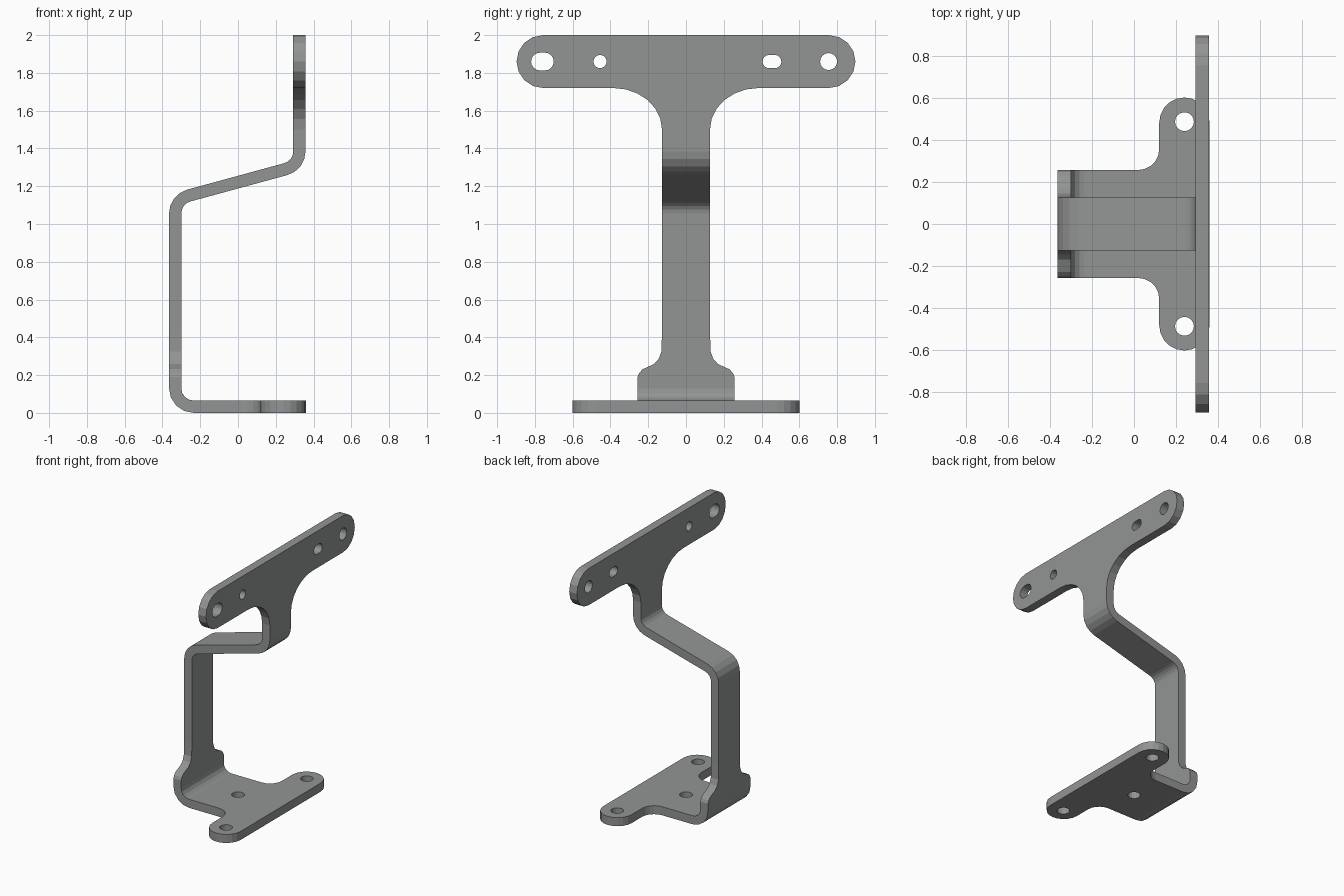
import bpy, bmesh
from math import sin, cos, pi, hypot, atan2, tan

if "Cube" in bpy.data.objects:
    bpy.data.objects.remove(bpy.data.objects["Cube"])

T, R = 0.065, 0.0975            # sheet thickness, centreline bend radius
STEPS = 4                       # facets per bend

# Bent centreline as (length, turn) legs, starting at the foot's front edge
turn = pi / 2 - atan2(0.179, 0.6575)
t2 = R * tan(turn / 2)
L1 = 0.6925 - R
LEGS = [(L1, 0), (R * pi / 2, -pi / 2),
        (1.131 - T / 2 - R - t2, 0), (R * turn, -turn),
        (hypot(0.6575, 0.179) - 2 * t2, 0), (R * turn, turn),
        (0.69 - t2, 0)]
TOTAL = sum(l for l, _ in LEGS)


def bend(s, w):
    """Flat distance s and sheet offset w -> bent x, z."""
    x, z, h = 0.36, T / 2, pi
    for length, ang in LEGS:
        d = max(0.0, min(s, length))
        if ang == 0:
            x += cos(h) * d
            z += sin(h) * d
        else:
            r, a = length / ang, ang * d / length
            x += r * (sin(h + a) - sin(h))
            z -= r * (cos(h + a) - cos(h))
            h += a
        s -= d
    return x - sin(h) * w, z + cos(h) * w


# Position along the flat sheet for points on each straight part
def foot(x): return 0.36 - x
def wall(z): return L1 + R * pi / 2 + z - T / 2 - R
def plate(z): return TOTAL - 2.0 + z


def arc(cs, cy, rs, ry, a0, a1, n):
    return [(cs + rs * cos(a0 + (a1 - a0) * i / n),
             cy + ry * sin(a0 + (a1 - a0) * i / n)) for i in range(n + 1)]


def slot(s, y, r, half=0.0):
    """Round hole, or a slot stretched along y."""
    end = None if half else -1
    return (arc(s, y + half, r, r, 0, pi, 8)[:end]
            + arc(s, y - half, r, r, pi, 2 * pi, 8)[:end])


# Half outline of the flat sheet
half = arc(foot(0.24), 0.482, 0.12, 0.12, pi, 0, 10)                # foot lobe
half += arc(foot(0.02), 0.357, 0.10, 0.10, pi, 1.5 * pi, 5)         # foot fillet
half += [(wall(z), y) for y, z in ((0.257, 0.19), (0.248, 0.212), (0.228, 0.232),
                                   (0.17, 0.258), (0.145, 0.285), (0.13, 0.325),
                                   (0.127, 0.44))]                  # shoulder
half += [(s, 0.77 - y) for s, y in
         arc(plate(1.50), 0.385, 0.22, 0.258, pi / 2, 0, 6)]        # neck flare
half += arc(plate(1.86), 0.757, 0.14, 0.14, pi, 0, 8)               # plate end
outline = half + [(s, -y) for s, y in reversed(half)]

holes = [slot(foot(0.24), 0.487, 0.045), slot(foot(0.24), -0.487, 0.045),
         slot(foot(0.0), 0.0, 0.045),
         slot(plate(1.86), -0.76, 0.047, 0.013), slot(plate(1.86), -0.455, 0.035),
         slot(plate(1.86), 0.455, 0.035, 0.015), slot(plate(1.86), 0.755, 0.045)]

# Fill the flat pattern
bm = bmesh.new()
edges = []
for loop in [outline] + holes:
    vs = [bm.verts.new((s, y, -T / 2)) for s, y in loop]
    edges += [bm.edges.new((vs[i], vs[(i + 1) % len(vs)])) for i in range(len(vs))]
bmesh.ops.triangle_fill(bm, use_beauty=True, edges=edges, normal=(0, 0, 1))

# Give it thickness
ext = bmesh.ops.extrude_face_region(bm, geom=bm.faces[:])
for g in ext["geom"]:
    if isinstance(g, bmesh.types.BMVert):
        g.co.z = T / 2

# Score the bend lines, then fold
pos = 0.0
for length, ang in LEGS:
    if ang:
        for i in range(STEPS + 1):
            bmesh.ops.bisect_plane(bm, geom=bm.verts[:] + bm.edges[:] + bm.faces[:],
                                   plane_co=(pos + length * i / STEPS, 0, 0),
                                   plane_no=(1, 0, 0), dist=1e-5)
    pos += length
for v in bm.verts:
    x, z = bend(v.co.x, v.co.z)
    v.co = (x, v.co.y, z)
bmesh.ops.recalc_face_normals(bm, faces=bm.faces[:])

mesh = bpy.data.meshes.new("bent_bracket")
bm.to_mesh(mesh)
bm.free()
bracket = bpy.data.objects.new("bent_bracket", mesh)
bpy.context.collection.objects.link(bracket)

# Dark grey metal
metal = bpy.data.materials.new("dark_metal")
metal.diffuse_color = (0.29, 0.295, 0.295, 1)
metal.use_nodes = True
metal.node_tree.nodes["Principled BSDF"].inputs["Base Color"].default_value = metal.diffuse_color
mesh.materials.append(metal)
